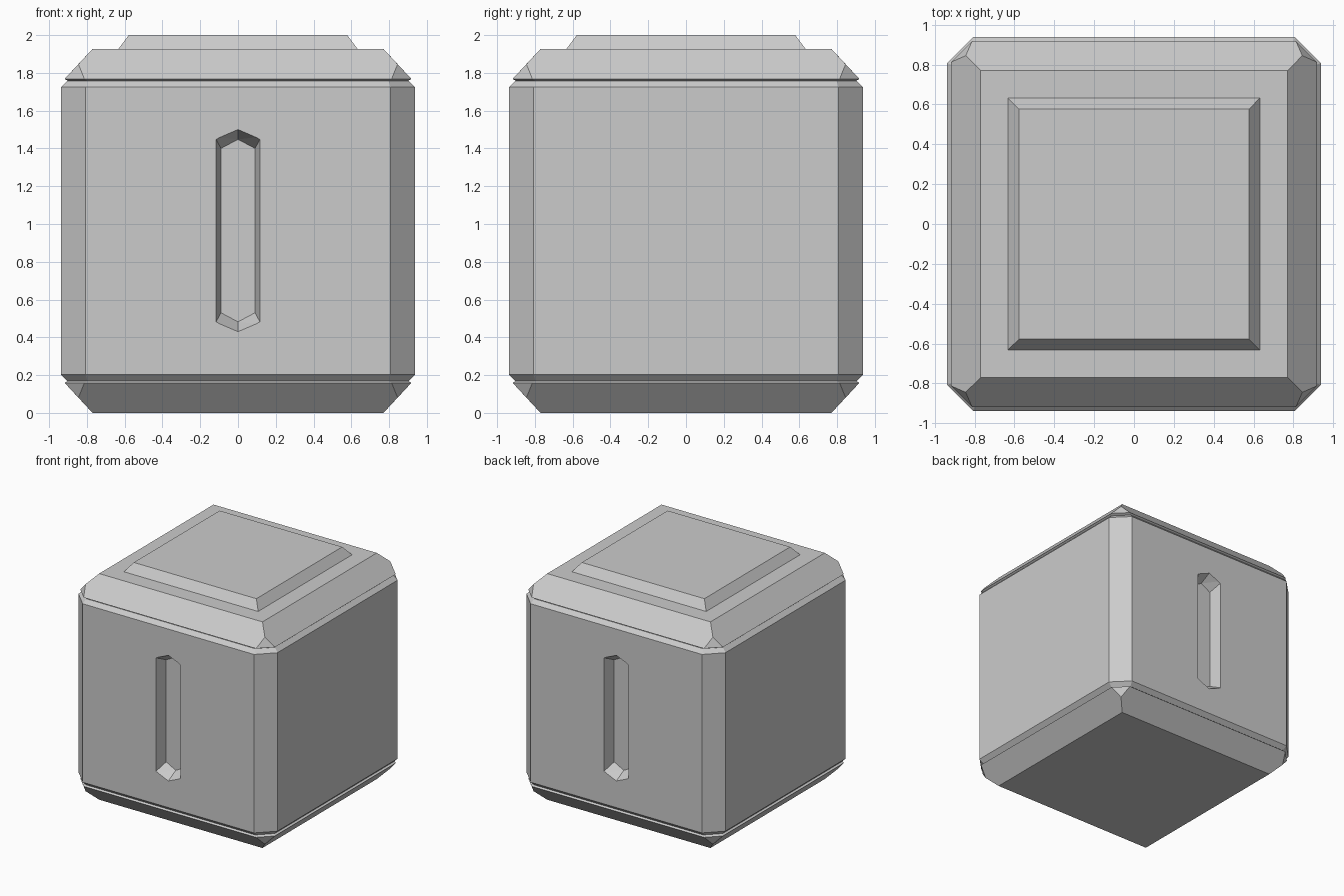
import bpy
import bmesh
import math

if "Cube" in bpy.data.objects:
    bpy.data.objects.remove(bpy.data.objects["Cube"])

MID = 0.9635  # mirror height shared by body, cap and base


def hull(name, points):
    """Convex flat-faced solid through the given points."""
    bm = bmesh.new()
    for p in points:
        bm.verts.new(p)
    bmesh.ops.convex_hull(bm, input=bm.verts[:])
    bmesh.ops.dissolve_limit(bm, angle_limit=math.radians(1),
                             verts=bm.verts[:], edges=bm.edges[:])
    bmesh.ops.recalc_face_normals(bm, faces=bm.faces[:])
    mesh = bpy.data.meshes.new(name)
    bm.to_mesh(mesh)
    bm.free()
    obj = bpy.data.objects.new(name, mesh)
    bpy.context.collection.objects.link(obj)
    return obj


def square(h, z):
    return [(sx * h, sy * h, z) for sx in (-1, 1) for sy in (-1, 1)]


def octagon(h, c, z):
    """Square of half size h with its corners cut back to c."""
    return [(sx * a, sy * b, z) for a, b in ((h, c), (c, h))
            for sx in (-1, 1) for sy in (-1, 1)]


def flip(points):
    return [(x, y, 2 * MID - z) for x, y, z in points]


# Main body with bevelled rims
rim = octagon(0.938, 0.808, 1.724) + octagon(0.905, 0.797, 1.757)
body = hull("body", rim + flip(rim))

# Top cap and matching base, with small cut corners
cap = (square(0.77, 1.927) + square(0.845, 1.846)
       + octagon(0.918, 0.813, 1.768) + octagon(0.900, 0.797, 1.757))
hull("top_cap", cap)
hull("base", flip(cap))

# Raised plate on the lid
hull("top_plate", square(0.633, 1.927) + square(0.578, 2.0))


# Tapered six-sided slots in the front and back
def slot_loop(t, side):
    """t = 0 at the body surface, 1 at the slot floor."""
    w = 0.116 - 0.026 * t
    tip = 0.535 - 0.052 * t
    shoulder = 0.483 - 0.048 * t
    y = side * (0.938 - 0.10 * t)
    return [(x, y, 0.965 + z) for x, z in
            ((0, tip), (w, shoulder), (w, -shoulder),
             (0, -tip), (-w, -shoulder), (-w, shoulder))]


for label, side in (("front", -1), ("back", 1)):
    cutter = hull(label + "_slot_cutter",
                  slot_loop(-0.3, side) + slot_loop(1, side))
    cutter.hide_render = True
    cutter.display_type = 'WIRE'
    mod = body.modifiers.new(label + "_slot", 'BOOLEAN')
    mod.operation = 'DIFFERENCE'
    mod.solver = 'EXACT'
    mod.object = cutter
